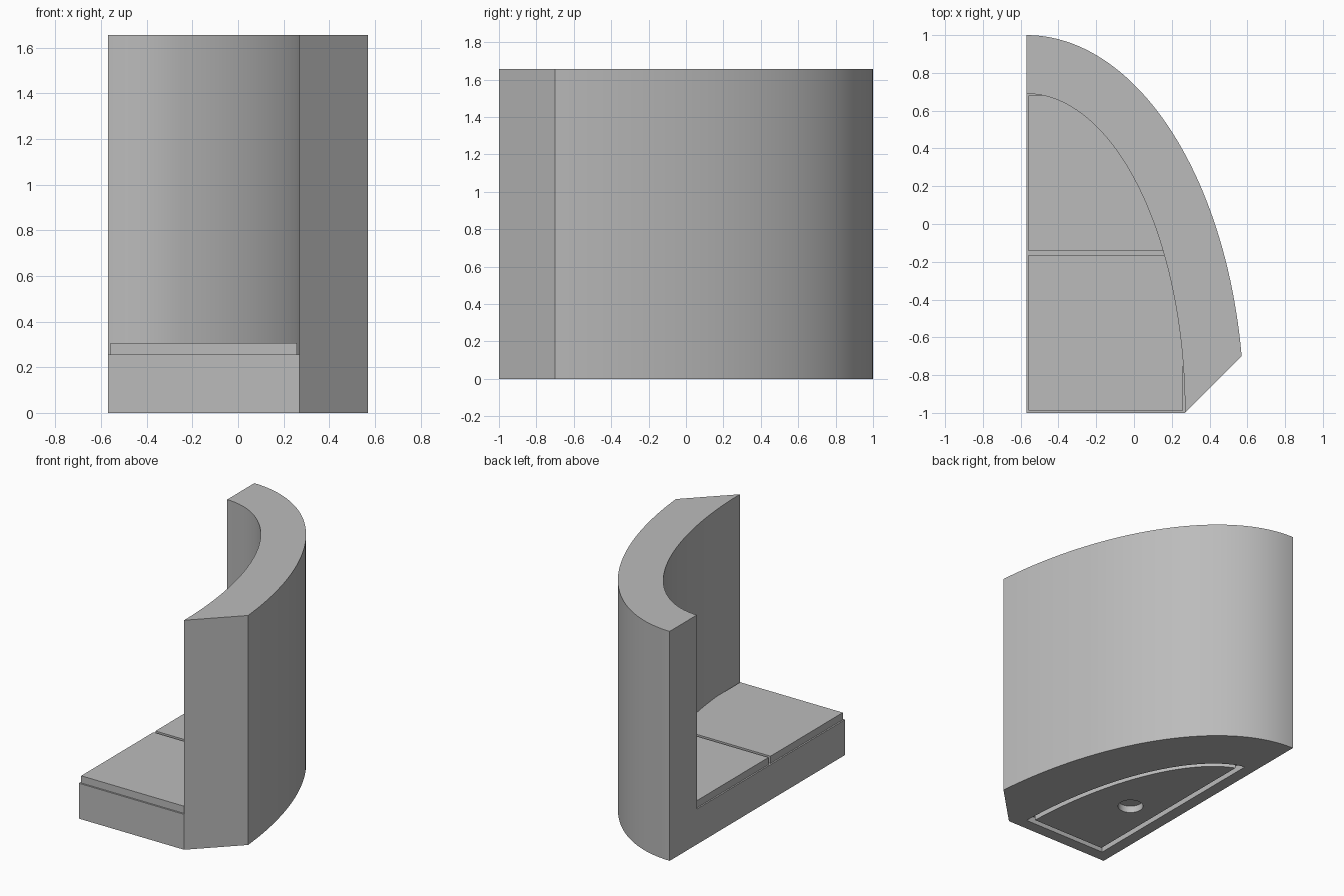
import bpy
import bmesh
from math import sin, cos, asin, acos, sqrt, radians, pi

if "Cube" in bpy.data.objects:
    bpy.data.objects.remove(bpy.data.objects["Cube"])

CX, CY = -0.57, -1.0          # corner shared by all the quarter ellipses
OUT_A, OUT_B = 1.153, 2.0     # outer shell radii
IN_A, IN_B = 0.84, 1.69       # inner shell radii
TOP, BASE_TOP, PAD_TOP = 1.655, 0.255, 0.307
N = 48

grey = bpy.data.materials.new("light grey")
grey.diffuse_color = (0.5, 0.5, 0.5, 1)
grey.use_nodes = True
grey.node_tree.nodes["Principled BSDF"].inputs["Base Color"].default_value = grey.diffuse_color


def arc(a, b, t0, t1):
    """Points on a quarter ellipse between two angles."""
    ts = [t0 + (t1 - t0) * i / N for i in range(N + 1)]
    return [(CX + a * cos(t), CY + b * sin(t)) for t in ts]


def sector(a, b, inset):
    """Quarter ellipse outline, moved in from its straight sides."""
    pts = arc(a, b, asin(inset / b), acos(inset / a))
    return [(CX + inset, CY + inset)] + pts


def finish(bm, name):
    bmesh.ops.recalc_face_normals(bm, faces=bm.faces)
    me = bpy.data.meshes.new(name)
    bm.to_mesh(me)
    bm.free()
    me.materials.append(grey)
    ob = bpy.data.objects.new(name, me)
    bpy.context.collection.objects.link(ob)
    return ob


def prism(name, pts, z0, z1):
    bm = bmesh.new()
    lo = [bm.verts.new((x, y, z0)) for x, y in pts]
    hi = [bm.verts.new((x, y, z1)) for x, y in pts]
    bm.faces.new(lo)
    bm.faces.new(hi)
    for i in range(len(pts)):
        j = (i + 1) % len(pts)
        bm.faces.new((lo[i], lo[j], hi[j], hi[i]))
    return finish(bm, name)


def ring(name, outer, inner, z0, z1):
    bm = bmesh.new()
    loops = [[bm.verts.new((x, y, z)) for x, y in pts]
             for pts, z in ((outer, z0), (outer, z1), (inner, z1), (inner, z0))]
    n = len(outer)
    for k in range(4):
        a, b = loops[k], loops[(k + 1) % 4]
        for i in range(n):
            j = (i + 1) % n
            bm.faces.new((a[i], a[j], b[j], b[i]))
    return finish(bm, name)


def activate(ob):
    bpy.ops.object.select_all(action='DESELECT')
    ob.select_set(True)
    bpy.context.view_layer.objects.active = ob


def cut(ob, cutter):
    m = ob.modifiers.new("cut", 'BOOLEAN')
    m.operation = 'DIFFERENCE'
    m.solver = 'EXACT'
    m.object = cutter
    activate(ob)
    bpy.ops.object.modifier_apply(modifier=m.name)
    bpy.data.objects.remove(cutter)


# Tall curved back with an angled front end
outer = arc(OUT_A, OUT_B, asin(0.3 / OUT_B), pi / 2)
inner = arc(IN_A, IN_B, 0, pi / 2)
back = prism("curved_back", outer + inner[::-1], 0, TOP)

# Seat base, with a groove and a round hole underneath
base = prism("seat_base", [(CX, CY)] + inner, 0, BASE_TOP)
cut(base, ring("groove_cutter", sector(0.755, 1.605, 0.085),
               sector(0.715, 1.565, 0.125), -0.05, 0.05))
hole = [(-0.233 + 0.085 * cos(2 * pi * i / 32),
         -0.315 + 0.085 * sin(2 * pi * i / 32)) for i in range(32)]
cut(base, prism("hole_cutter", hole, -0.05, 0.05))

# Two seat pads: rectangles trimmed by the inner curve
pads = []
for name, lo, hi in (("front_pad", 0.012, 0.835), ("rear_pad", 0.858, 1.68)):
    side = arc(IN_A, IN_B, asin(lo / IN_B), asin(hi / IN_B))
    side = [(min(x, CX + 0.829), y) for x, y in side]
    left = CX + 0.011
    pts = [(left, CY + lo)] + side + [(left, CY + hi)]
    pads.append(prism(name, pts, BASE_TOP, PAD_TOP))

# Smooth curves, sharp edges
for ob in [back, base] + pads:
    activate(ob)
    bpy.ops.object.shade_smooth_by_angle(angle=radians(25))
